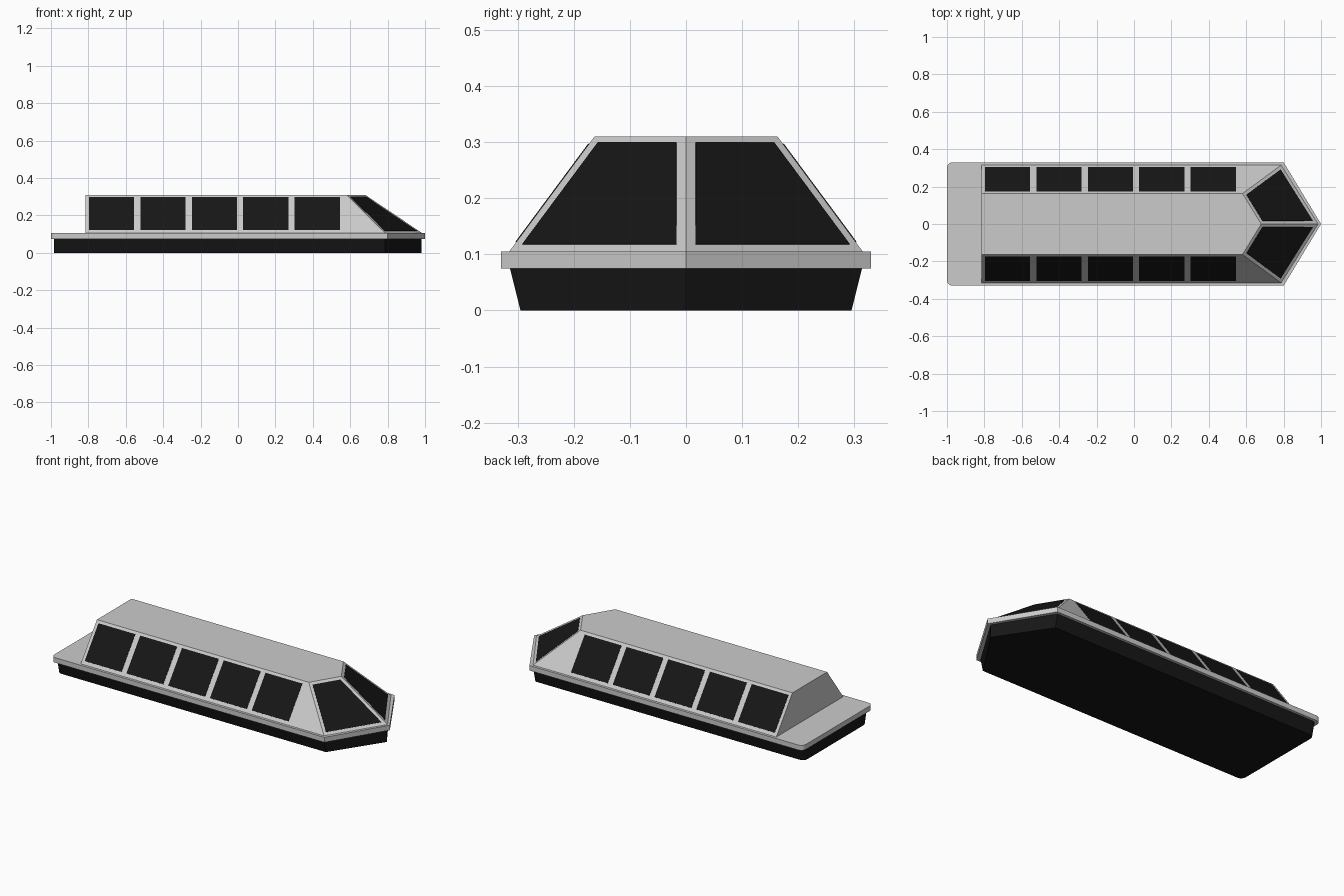
import bpy, bmesh, math
from mathutils import Vector

if "Cube" in bpy.data.objects:
    bpy.data.objects.remove(bpy.data.objects["Cube"])

black = bpy.data.materials.new("black")
black.diffuse_color = (0.008, 0.008, 0.008, 1)
black.use_nodes = True
black.node_tree.nodes["Principled BSDF"].inputs["Base Color"].default_value = black.diffuse_color


def make_object(name, bm, mat=None):
    bmesh.ops.recalc_face_normals(bm, faces=bm.faces[:])
    mesh = bpy.data.meshes.new(name)
    bm.to_mesh(mesh)
    bm.free()
    obj = bpy.data.objects.new(name, mesh)
    bpy.context.collection.objects.link(obj)
    if mat:
        mesh.materials.append(mat)
    return obj


def loft(name, bottom, top, z0, z1, mat=None):
    """Solid between two plan outlines with matching points."""
    bm = bmesh.new()
    a = [bm.verts.new((x, y, z0)) for x, y in bottom]
    b = [bm.verts.new((x, y, z1)) for x, y in top]
    bm.faces.new(a)
    bm.faces.new(b)
    n = len(a)
    for i in range(n):
        j = (i + 1) % n
        bm.faces.new((a[i], a[j], b[j], b[i]))
    return make_object(name, bm, mat)


def outline(stern, shoulder, bow, half, r=0.0):
    """Pointed boat plan, with rounded stern corners when r > 0."""
    side = [(bow, 0), (shoulder, half)]
    steps = 4 if r else 0
    for i in range(steps + 1):
        t = math.pi / 2 * i / max(steps, 1)
        side.append((stern + r - r * math.sin(t), half - r + r * math.cos(t))
                    if r else (stern, half))
    return side + [(x, -y) for x, y in reversed(side[1:])]


# Hull, deck and cabin
loft("hull", outline(-0.985, 0.785, 0.98, 0.295, 0.03),
     outline(-0.985, 0.785, 0.98, 0.315, 0.03), 0, 0.08, black)
deck = outline(-1, 0.8, 1, 0.33, 0.03)
loft("deck", deck, deck, 0.075, 0.105)
loft("cabin", outline(-0.815, 0.787, 0.985, 0.315),
     outline(-0.815, 0.58, 0.68, 0.163), 0.105, 0.31)


def pane(name, quad, uv):
    """Thin glass slab lying on a wall quad, mirrored to the other side."""
    a, b, c, d = [Vector(p) for p in quad]
    pts = [a.lerp(b, u).lerp(d.lerp(c, u), v) for u, v in uv]
    n = (pts[1] - pts[0]).cross(pts[3] - pts[0]).normalized() * 0.0015
    if n.z < 0:
        n = -n
    bm = bmesh.new()
    low = [bm.verts.new(p - n) for p in pts]
    high = [bm.verts.new(p + n) for p in pts]
    bm.faces.new(low)
    bm.faces.new(high)
    for i in range(4):
        j = (i + 1) % 4
        bm.faces.new((low[i], low[j], high[j], high[i]))
    obj = make_object(name, bm, black)
    mirror = obj.modifiers.new("mirror", 'MIRROR')
    mirror.use_axis = (False, True, False)


# Side windows
for i in range(5):
    x0 = -0.797 + 0.275 * i
    x1 = x0 + 0.242
    wall = [(x0, -0.315, 0.105), (x1, -0.315, 0.105),
            (x1, -0.163, 0.31), (x0, -0.163, 0.31)]
    pane(f"side_window_{i + 1}", wall,
         [(0, 0.08), (1, 0.08), (1, 0.935), (0, 0.935)])

# Windscreen halves
bow_wall = [(0.985, 0, 0.105), (0.787, -0.315, 0.105),
            (0.58, -0.163, 0.31), (0.68, 0, 0.31)]
pane("windscreen", bow_wall,
     [(0.055, 0.06), (0.953, 0.06), (0.915, 0.945), (0.1, 0.945)])
